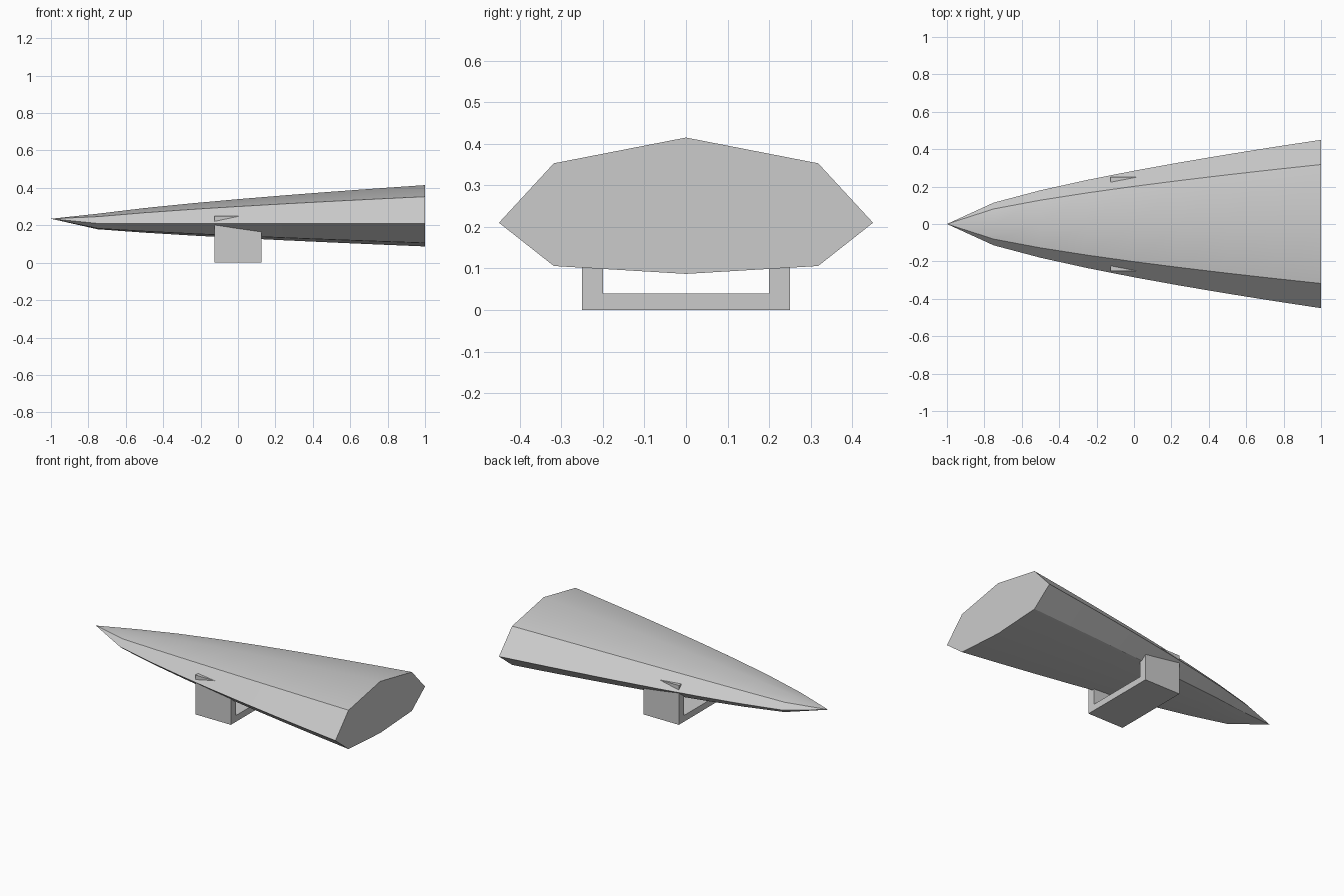
import bpy
import bmesh

cube = bpy.data.objects.get("Cube")
if cube:
    bpy.data.objects.remove(cube, do_unlink=True)

# Plain grey for every part
grey = bpy.data.materials.new("plain_grey")
grey.use_nodes = True
colour = (0.6, 0.6, 0.6, 1)
grey.diffuse_color = colour
grey.node_tree.nodes["Principled BSDF"].inputs["Base Color"].default_value = colour


def finish(name, bm):
    bmesh.ops.recalc_face_normals(bm, faces=bm.faces)
    mesh = bpy.data.meshes.new(name)
    bm.to_mesh(mesh)
    bm.free()
    mesh.materials.append(grey)
    obj = bpy.data.objects.new(name, mesh)
    bpy.context.collection.objects.link(obj)
    return obj


# Hull: eight-sided section swept from a pointed nose to a flat stern
KEEL_Z = 0.21
half = [(0.318, 0.143), (0.45, 0), (0.318, -0.104)]
section = [(0, 0.205)] + half + [(0, -0.123)] + [(-y, z) for y, z in reversed(half)]
SEGMENTS = 8
bm = bmesh.new()
tip = bm.verts.new((-1, 0, 0.235))
previous = None
for i in range(1, SEGMENTS + 1):
    t = i / SEGMENTS
    s = t ** 0.66
    ring = [bm.verts.new((2 * t - 1, y * s, KEEL_Z + z * s)) for y, z in section]
    for k in range(len(ring)):
        n = (k + 1) % len(ring)
        if previous:
            bm.faces.new((previous[k], previous[n], ring[n], ring[k]))
        else:
            bm.faces.new((tip, ring[n], ring[k]))
    previous = ring
bm.faces.new(previous)
hull = finish("hull", bm)
bpy.context.view_layer.objects.active = hull
hull.select_set(True)
bpy.ops.object.shade_smooth_by_angle(angle=0.52)
hull.select_set(False)

# Stand: U-shaped bracket whose upper corners pierce the hull
outline = [(-0.25, 0), (0.25, 0), (0.25, 0.25), (0.2, 0.25),
           (0.2, 0.04), (-0.2, 0.04), (-0.2, 0.25), (-0.25, 0.25)]
bm = bmesh.new()
face = bm.faces.new([bm.verts.new((-0.125, y, z)) for y, z in outline])
sweep = bmesh.ops.extrude_face_region(bm, geom=[face], use_keep_orig=True)
moved = [v for v in sweep["geom"] if isinstance(v, bmesh.types.BMVert)]
bmesh.ops.translate(bm, verts=moved, vec=(0.25, 0, 0))
finish("stand_bracket", bm)
